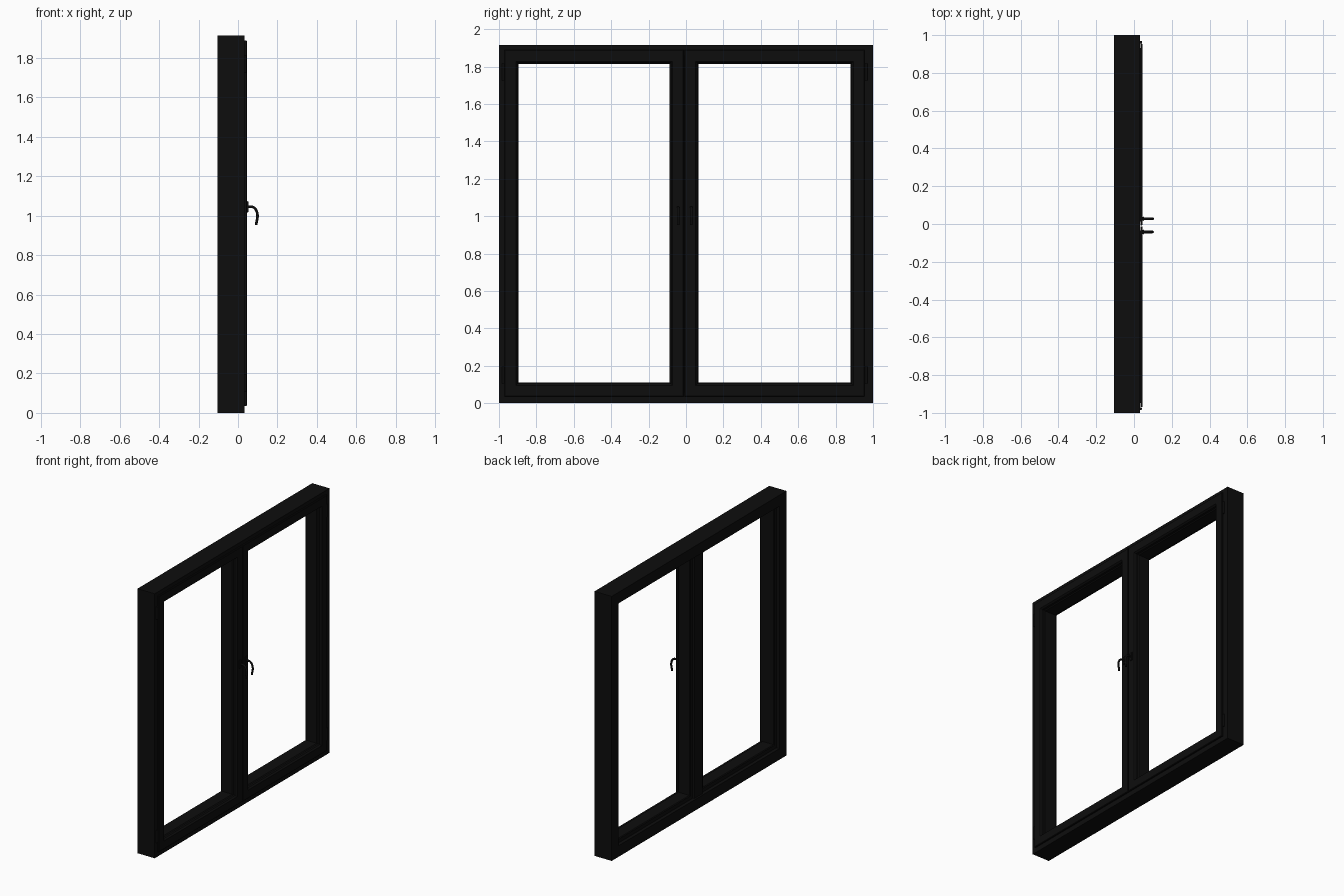
import bpy, bmesh
from mathutils import Vector

if "Cube" in bpy.data.objects:
    bpy.data.objects.remove(bpy.data.objects["Cube"])

black = bpy.data.materials.new("black_paint")
black.diffuse_color = (0.004, 0.004, 0.004, 1)
black.use_nodes = True
black.node_tree.nodes["Principled BSDF"].inputs["Base Color"].default_value = black.diffuse_color


def finish(name, bm):
    bmesh.ops.recalc_face_normals(bm, faces=bm.faces)
    me = bpy.data.meshes.new(name)
    bm.to_mesh(me)
    bm.free()
    ob = bpy.data.objects.new(name, me)
    bpy.context.collection.objects.link(ob)
    me.materials.append(black)
    return ob


def ring(name, y0, y1, z0, z1, profile):
    """Sweep an (inset, x) profile round a rectangle with mitred corners."""
    bm = bmesh.new()
    loops = []
    for y, z, sy, sz in ((y0, z0, 1, 1), (y1, z0, -1, 1), (y1, z1, -1, -1), (y0, z1, 1, -1)):
        loops.append([bm.verts.new((x, y + sy * d, z + sz * d)) for d, x in profile])
    n = len(profile)
    for i in range(4):
        a, b = loops[i], loops[(i + 1) % 4]
        for j in range(n):
            k = (j + 1) % n
            bm.faces.new((a[j], a[k], b[k], b[j]))
    return finish(name, bm)


def box(name, lo, hi, bevel=0):
    lo, hi = Vector(lo), Vector(hi)
    bm = bmesh.new()
    bmesh.ops.create_cube(bm, size=1)
    for v in bm.verts:
        v.co = (lo + hi) / 2 + v.co * (hi - lo)
    if bevel:
        bmesh.ops.bevel(bm, geom=bm.edges[:], offset=bevel, segments=2, affect='EDGES')
    return finish(name, bm)


def cylinder(name, x, y, z, r, h):
    bm = bmesh.new()
    bmesh.ops.create_cone(bm, cap_ends=True, segments=16, radius1=r, radius2=r, depth=h)
    bmesh.ops.translate(bm, verts=bm.verts, vec=(x, y, z))
    return finish(name, bm)


# Fixed outer frame with a rebate for the sashes
ring("outer_frame", -1, 1, 0, 1.915,
     [(0, -0.105), (0.08, -0.105), (0.08, -0.08), (0.056, -0.08), (0.056, 0.033), (0, 0.033)])

# Two opening sashes: overlapping flange, body and stepped glazing bead
sash = [(0, 0.034), (0.022, 0.034), (0.022, -0.078), (0.070, -0.078), (0.075, -0.073),
        (0.075, 0.014), (0.069, 0.020), (0.069, 0.034), (0.060, 0.045), (0.003, 0.045), (0, 0.042)]
ring("left_sash", -0.97, -0.012, 0.035, 1.888, sash)
ring("right_sash", -0.008, 0.955, 0.035, 1.888, sash)

# Meeting stile filler and outer cover strip
box("meeting_filler", (-0.076, -0.035, 0.057), (0.032, 0.015, 1.866))
box("meeting_cover", (-0.092, -0.055, 0.08), (-0.076, 0.035, 1.835))

# Hinges on the outer edges
for side, y in (("left", -0.978), ("right", 0.963)):
    for i, z in enumerate((0.15, 1.77)):
        cylinder(f"{side}_hinge_{i}", 0.036, y, z, 0.007, 0.09)

# Lever handles, one per sash
for side, y in (("left", -0.042), ("right", 0.028)):
    box(f"{side}_handle_plate", (0.044, y - 0.013, 1.015), (0.053, y + 0.013, 1.075), 0.003)
    cu = bpy.data.curves.new(f"{side}_handle_lever", 'CURVE')
    cu.dimensions = '3D'
    cu.bevel_depth = 0.007
    cu.bevel_resolution = 3
    cu.use_fill_caps = True
    cu.resolution_u = 6
    sp = cu.splines.new('BEZIER')
    pts = ((0.046, 1.045), (0.078, 1.043), (0.097, 1.015), (0.092, 0.953))
    sp.bezier_points.add(len(pts) - 1)
    for p, (x, z) in zip(sp.bezier_points, pts):
        p.co = (x, y, z)
        p.handle_left_type = p.handle_right_type = 'AUTO'
    cu.materials.append(black)
    bpy.context.collection.objects.link(bpy.data.objects.new(f"{side}_handle_lever", cu))

# Smooth the round parts only
for ob in bpy.context.collection.objects:
    if "hinge" in ob.name:
        bpy.ops.object.select_all(action='DESELECT')
        ob.select_set(True)
        bpy.context.view_layer.objects.active = ob
        bpy.ops.object.shade_smooth_by_angle()
